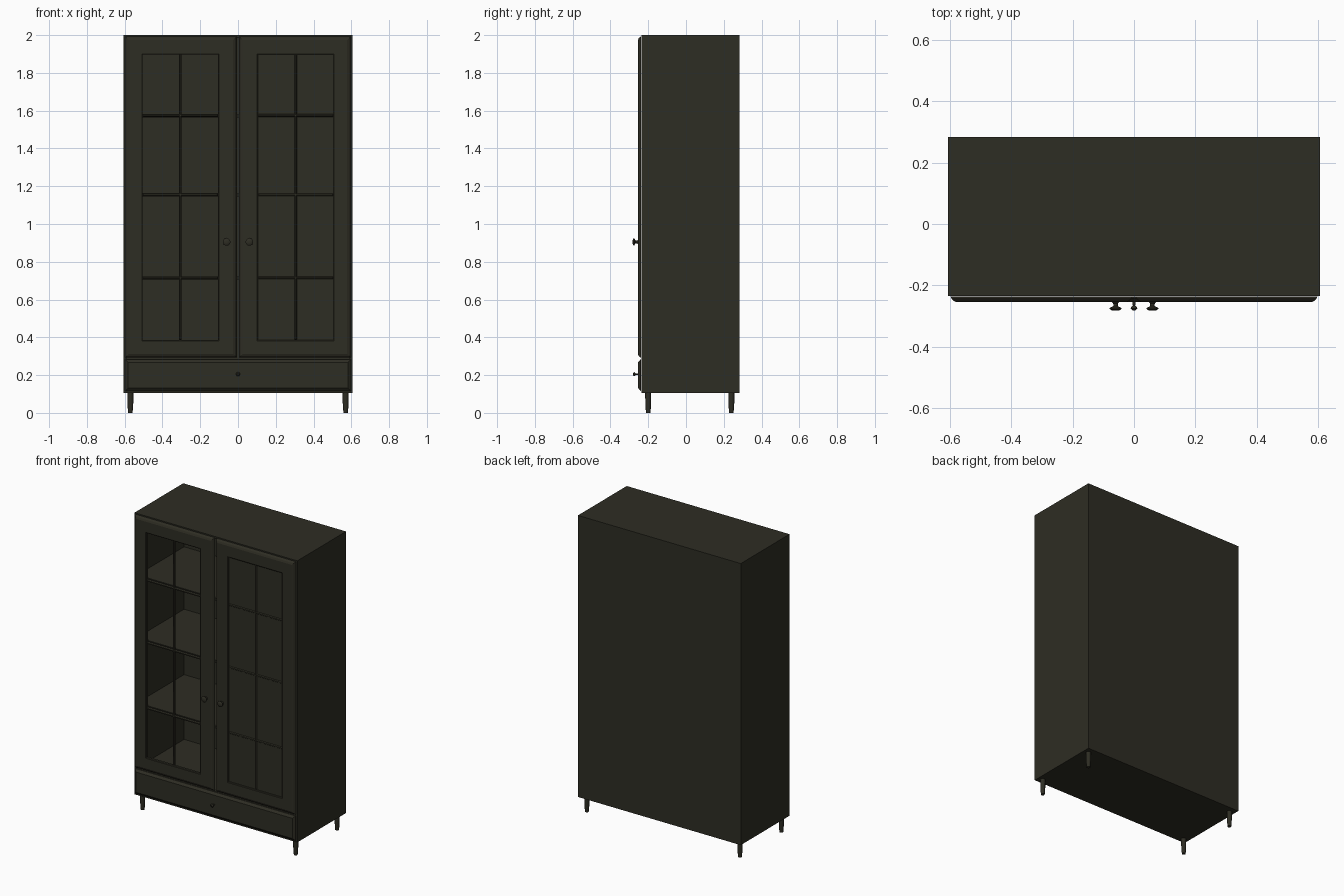
import bpy, bmesh, math
from mathutils import Matrix, Vector

if "Cube" in bpy.data.objects:
    bpy.data.objects.remove(bpy.data.objects["Cube"])


def material(name, rgb):
    m = bpy.data.materials.new(name)
    m.diffuse_color = (*rgb, 1)
    m.use_nodes = True
    m.node_tree.nodes["Principled BSDF"].inputs["Base Color"].default_value = m.diffuse_color
    return m


PAINT = material("dark olive paint", (0.027, 0.026, 0.017))


def finish(name, bm, smooth=False):
    bmesh.ops.recalc_face_normals(bm, faces=bm.faces)
    me = bpy.data.meshes.new(name)
    bm.to_mesh(me)
    bm.free()
    ob = bpy.data.objects.new(name, me)
    bpy.context.collection.objects.link(ob)
    me.materials.append(PAINT)
    if smooth:
        bpy.ops.object.select_all(action='DESELECT')
        ob.select_set(True)
        bpy.context.view_layer.objects.active = ob
        bpy.ops.object.shade_smooth_by_angle(angle=math.radians(35))
    return ob


def box(name, x0, x1, y0, y1, z0, z1):
    bm = bmesh.new()
    mat = Matrix.Translation(((x0 + x1) / 2, (y0 + y1) / 2, (z0 + z1) / 2)) @ \
        Matrix.Diagonal((x1 - x0, y1 - y0, z1 - z0, 1))
    bmesh.ops.create_cube(bm, size=1, matrix=mat)
    return finish(name, bm)


def rect_loft(name, rings, closed):
    """Skin between rectangles (x0, x1, z0, z1, y); closed makes a frame, else capped."""
    bm = bmesh.new()
    loops = [[bm.verts.new(p) for p in ((x0, y, z0), (x1, y, z0), (x1, y, z1), (x0, y, z1))]
             for x0, x1, z0, z1, y in rings]
    pairs = list(zip(loops, loops[1:]))
    if closed:
        pairs.append((loops[-1], loops[0]))
    else:
        bm.faces.new(loops[0])
        bm.faces.new(loops[-1])
    for a, b in pairs:
        for i in range(4):
            j = (i + 1) % 4
            bm.faces.new((a[i], a[j], b[j], b[i]))
    return finish(name, bm)


def ring(r, inset, y):
    x0, x1, z0, z1 = r
    return (x0 + inset, x1 - inset, z0 + inset, z1 - inset, y)


def lathe(name, profile, origin, axis, steps):
    """Turned part: profile of (radius, distance along axis)."""
    bm = bmesh.new()
    rot = Vector((0, 0, 1)).rotation_difference(Vector(axis)).to_matrix()
    loops = []
    for r, d in profile:
        loops.append([bm.verts.new(Vector(origin) + rot @ Vector((
            r * math.cos(2 * math.pi * i / steps), r * math.sin(2 * math.pi * i / steps), d)))
            for i in range(steps)])
    for a, b in zip(loops, loops[1:]):
        for i in range(steps):
            j = (i + 1) % steps
            bm.faces.new((a[i], a[j], b[j], b[i]))
    bm.faces.new(loops[0])
    bm.faces.new(loops[-1])
    return finish(name, bm, True)


# Carcass: open-fronted shell
W, Y0, Y1, Z0, Z1, T = 0.606, -0.235, 0.283, 0.105, 2.0, 0.015
outer = (-W, W, Z0, Z1)
rect_loft("carcass", [ring(outer, 0, Y1), ring(outer, 0, Y0),
                      ring(outer, T, Y0), ring(outer, T, Y1 - 0.012)], False)

# Cabinet floor above the drawer, and shelves behind the glazing bars
bars = (0.715, 1.155, 1.575)
box("cabinet_floor", -W + T, W - T, Y0, Y1 - 0.012, 0.265, 0.285)
for z in bars:
    box("shelf", -W + T, W - T, Y0 + 0.01, Y1 - 0.012, z - 0.01, z + 0.006)

# Doors: bevelled frames with glazing bars and knobs
for side, s in (("left", -1), ("right", 1)):
    def span(a, b):
        return (min(s * a, s * b), max(s * a, s * b))

    d = (*span(0.006, 0.598), 0.292, 1.993)
    w = (*span(0.105, 0.505), 0.385, 1.897)
    rect_loft(side + "_door_frame", [
        ring(d, 0, -0.237), ring(d, 0.001, -0.241), ring(d, 0.009, -0.250), ring(d, 0.02, -0.255),
        ring(w, -0.004, -0.255), ring(w, 0, -0.252), ring(w, 0, -0.237)], True)

    # glazing bars with bevelled fronts
    cx = s * 0.305
    rects = [(cx - 0.007, cx + 0.007, w[2], w[3])]
    rects += [(w[0], w[1], z - 0.008, z + 0.008) for z in bars]
    for r in rects:
        rect_loft(side + "_glazing_bar", [ring(r, 0, -0.237), ring(r, 0, -0.243),
                                          ring(r, 0.005, -0.25)], False)

    lathe(side + "_door_knob", [(0.012, 0), (0.008, 0.004), (0.007, 0.013), (0.019, 0.019),
                                (0.020, 0.022), (0.013, 0.027), (0.005, 0.028)],
          (s * 0.06, -0.2545, 0.905), (0, -1, 0), 20)

# Solid pane behind the right door's bars
box("right_door_pane", 0.103, 0.507, -0.244, -0.240, 0.383, 1.899)

# Drawer front with bevelled edge and small knob
dr = (-0.598, 0.598, 0.116, 0.284)
rect_loft("drawer_front", [ring(dr, 0, -0.237), ring(dr, 0.001, -0.241),
                           ring(dr, 0.016, -0.254)], False)
lathe("drawer_knob", [(0.005, 0), (0.004, 0.012), (0.010, 0.018), (0.011, 0.022), (0.005, 0.028)],
      (0, -0.2535, 0.205), (0, -1, 0), 14)

# Tapered legs
for x in (-0.57, 0.57):
    for y, part in ((-0.2, "front_leg"), (0.24, "back_leg")):
        lathe(part, [(0.012, 0), (0.0155, 0.05), (0.016, 0.106)], (x, y, 0), (0, 0, 1), 12)
